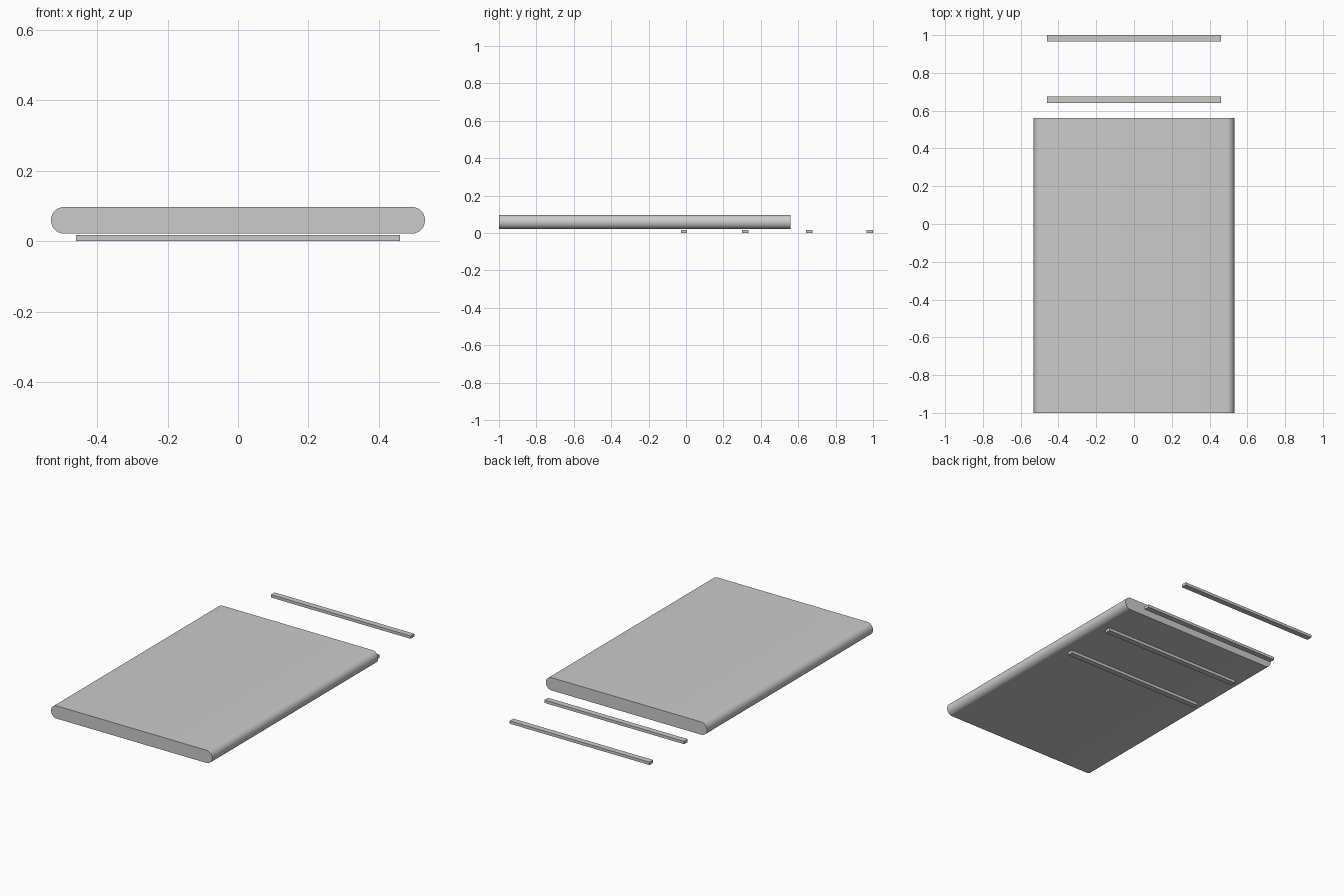
import bpy, math

if "Cube" in bpy.data.objects:
    bpy.data.objects.remove(bpy.data.objects["Cube"])


def prism(name, profile, y0, y1):
    """Extrude an x-z profile along y."""
    n = len(profile)
    verts = [(x, y, z) for y in (y0, y1) for x, z in profile]
    faces = [tuple(range(n)), tuple(range(2 * n - 1, n - 1, -1))]
    faces += [(i, i + n, (i + 1) % n + n, (i + 1) % n) for i in range(n)]
    mesh = bpy.data.meshes.new(name)
    mesh.from_pydata(verts, [], faces)
    mesh.update()
    obj = bpy.data.objects.new(name, mesh)
    bpy.context.collection.objects.link(obj)
    return obj


# Slab with fully rounded long sides
half_w, z0, z1, steps = 0.531, 0.021, 0.097, 16
r, zc = (z1 - z0) / 2, (z0 + z1) / 2
profile = []
for side, start in ((1, -90), (-1, 90)):
    for i in range(steps + 1):
        a = math.radians(start + 180 * i / steps)
        profile.append((side * (half_w - r) + r * math.cos(a), zc + r * math.sin(a)))
slab = prism("slab", profile, -1.0, 0.56)
bpy.context.view_layer.objects.active = slab
slab.select_set(True)
bpy.ops.object.shade_smooth_by_angle(angle=math.radians(30))

# Four cross slats underneath and behind the slab
w, h, d = 0.46, 0.017, 0.017
bar = [(-w, 0), (w, 0), (w, h), (-w, h)]
for i, y in enumerate((-0.011, 0.317, 0.658, 0.983)):
    prism(f"slat_{i + 1}", bar, y - d, y + d)
